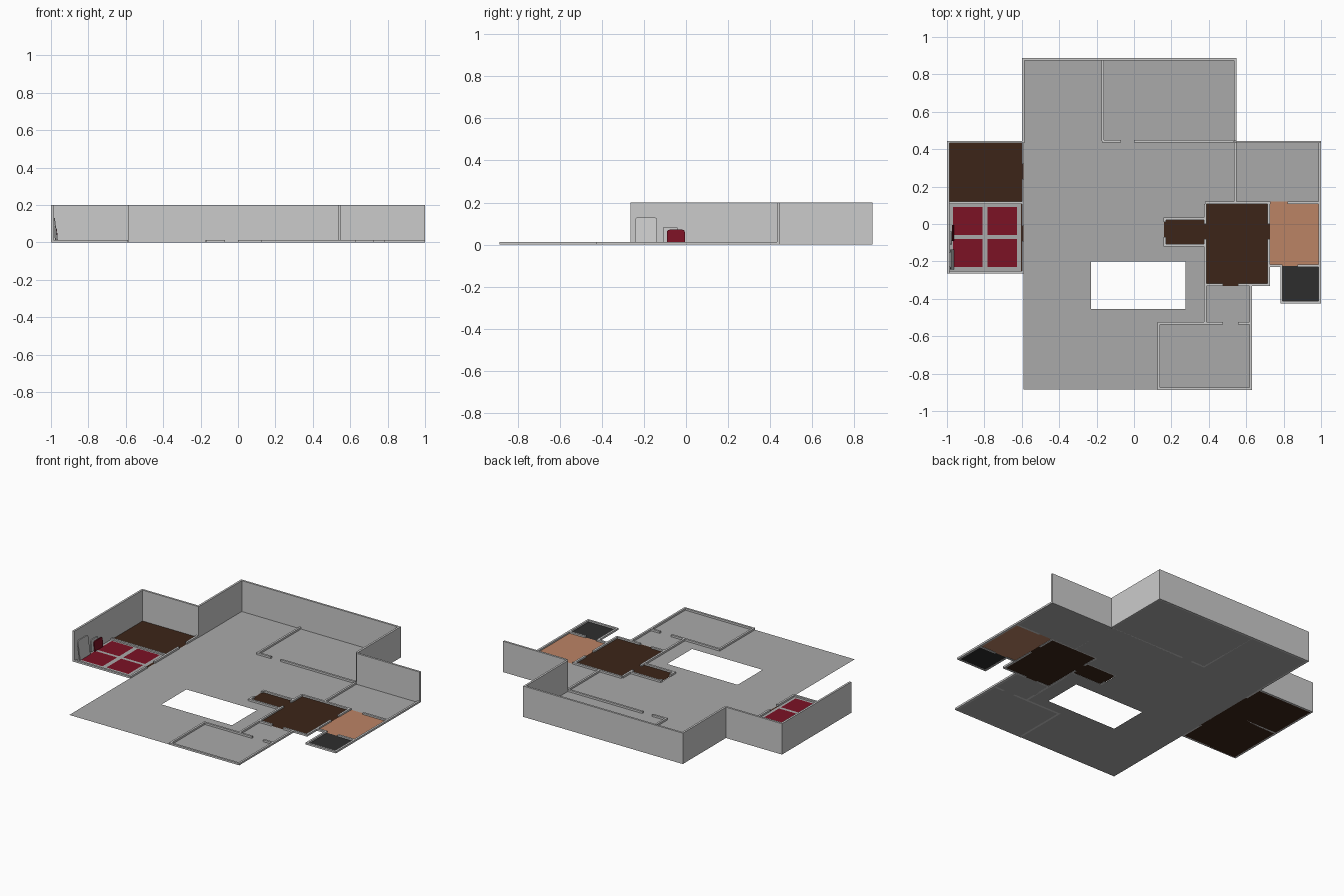
import bpy, bmesh, math
from mathutils import Matrix

T = 0.013      # wall thickness
LOW = 0.012    # cut-away wall height
HIGH = 0.2     # full wall height


def material(name, rgb):
    m = bpy.data.materials.new(name)
    m.diffuse_color = (*rgb, 1)
    return m


GREY = material("floor_grey", (0.4, 0.4, 0.4))
WOOD = material("dark_wood", (0.045, 0.018, 0.009))
PEACH = material("peach", (0.5, 0.23, 0.13))
BLACK = material("charcoal", (0.027, 0.027, 0.027))
RED = material("red", (0.2, 0.006, 0.018))


def finish(name, bm, mat=None):
    me = bpy.data.meshes.new(name)
    bm.to_mesh(me)
    bm.free()
    ob = bpy.data.objects.new(name, me)
    bpy.context.collection.objects.link(ob)
    if mat:
        me.materials.append(mat)
    return ob


def floor(name, rects, mat, z=0.0):
    bm = bmesh.new()
    for x0, y0, x1, y1 in rects:
        bm.faces.new([bm.verts.new((x, y, z)) for x, y in
                      ((x0, y0), (x1, y0), (x1, y1), (x0, y1))])
    bmesh.ops.remove_doubles(bm, verts=bm.verts, dist=1e-5)
    return finish(name, bm, mat)


def walls(name, runs, h):
    # each run is (axis, line position, start, end, start, end, ...), gaps are doorways
    bm = bmesh.new()
    for axis, p, *spans in runs:
        for a, b in zip(spans[::2], spans[1::2]):
            size, mid = (b - a, T), ((a + b) / 2, p)
            if axis == 'y':
                size, mid = size[::-1], mid[::-1]
            bmesh.ops.create_cube(bm, size=1, matrix=Matrix.Translation((*mid, h / 2))
                                  @ Matrix.Diagonal((*size, h, 1)))
    return finish(name, bm)


def leaning_panel(name, x, y, w, h, lean, r, mat=None, depth=0.006):
    # upright panel with rounded top corners, tilted back toward the west wall
    pts = [(-w / 2, 0), (w / 2, 0)]
    for side, start in ((1, 0), (-1, 90)):
        for i in range(5):
            a = math.radians(start + i * 22.5)
            pts.append((side * (w / 2 - r) + r * math.cos(a), h - r + r * math.sin(a)))
    bm = bmesh.new()
    f = bm.faces.new([bm.verts.new((0, p, q)) for p, q in pts])
    ext = bmesh.ops.extrude_face_region(bm, geom=[f])['geom']
    bmesh.ops.translate(bm, vec=(-depth, 0, 0),
                        verts=[v for v in ext if isinstance(v, bmesh.types.BMVert)])
    bmesh.ops.recalc_face_normals(bm, faces=bm.faces)
    ob = finish(name, bm, mat)
    ob.location = (x, y, 0.008)
    ob.rotation_euler = (0, -lean, 0)
    return ob


# Main floor, laid around the courtyard opening and the coloured rooms
floor("main_floor", [
    (-0.59, 0.44, 0.54, 0.885), (-0.59, 0.113, 1, 0.44),
    (-0.59, 0.028, 0.38, 0.113), (-0.59, -0.114, 0.16, 0.028),
    (-0.59, -0.2, 0.38, -0.114), (-0.59, -0.455, -0.23, -0.2),
    (0.275, -0.455, 0.38, -0.2), (0.38, -0.455, 0.625, -0.325),
    (-0.59, -0.885, 0.625, -0.455)], GREY)

# Coloured room floors
floor("wood_floor_east", [(0.38, -0.325, 0.722, 0.113), (0.16, -0.114, 0.38, 0.028),
                          (0.722, -0.08, 0.728, 0.0), (0.475, -0.332, 0.555, -0.325)], WOOD, 0.002)
floor("wood_floor_west", [(-0.994, 0.113, -0.59, 0.434), (-0.994, -0.258, -0.59, 0.113)], WOOD)
floor("peach_floor", [(0.728, -0.224, 0.994, 0.113), (0.73, 0.113, 0.82, 0.12)], PEACH, 0.002)
floor("charcoal_floor", [(0.788, -0.419, 0.994, -0.224)], BLACK, 0.002)

# Bedroom carpet and red mats
floor("carpet", [(-0.99, -0.252, -0.603, 0.106)], GREY, 0.003)
floor("red_mats", [(x, y, x + 0.157, y + 0.15)
                   for x in (-0.968, -0.782) for y in (-0.23, -0.06)], RED, 0.006)

# Full-height walls along the back
walls("tall_walls", [
    ('y', -0.9935, -0.265, 0.445), ('x', 0.4385, -1, -0.585),
    ('y', -0.5915, 0.445, 0.887), ('x', 0.8805, -0.585, 0.547),
    ('y', 0.5405, 0.445, 0.874), ('x', 0.4385, 0.547, 1)], HIGH)

# Cut-away walls
walls("low_walls_west", [
    ('x', -0.2585, -0.987, -0.587), ('x', 0.1125, -0.987, -0.6),
    ('y', -0.5935, -0.252, -0.09, -0.01, 0.24, 0.32, 0.432)], LOW)
walls("low_walls_north", [
    ('y', -0.166, 0.445, 0.874), ('x', 0.4415, -0.172, -0.07, 0.0, 0.534),
    ('y', 0.5405, 0.119, 0.435), ('y', 0.9935, 0.119, 0.432)], LOW)
walls("low_walls_east", [
    ('x', 0.1125, 0.38, 0.73, 0.82, 1.0),
    ('y', 0.3805, -0.53, -0.08, 0.0, 0.106),
    ('y', 0.7215, -0.325, -0.08, 0.0, 0.106),
    ('x', -0.325, 0.387, 0.475, 0.555, 0.728),
    ('y', 0.1635, -0.108, -0.07, 0.01, 0.022),
    ('x', 0.028, 0.157, 0.374), ('x', -0.114, 0.157, 0.374),
    ('x', -0.224, 0.728, 0.795, 0.875, 0.987),
    ('y', 0.9935, -0.425, 0.106), ('y', 0.7885, -0.412, -0.23),
    ('x', -0.4185, 0.782, 0.987)], LOW)
walls("low_walls_south", [
    ('x', -0.53, 0.125, 0.475, 0.555, 0.617),
    ('y', 0.6235, -0.887, -0.331), ('y', 0.1315, -0.874, -0.536),
    ('x', -0.8805, 0.125, 0.617)], LOW)

# Panels leaning on the west wall
leaning_panel("standing_mirror", -0.962, -0.19, 0.105, 0.123, 0.14, 0.014)
leaning_panel("chair_back", -0.973, -0.075, 0.07, 0.077, 0.05, 0.008)
leaning_panel("red_cushion", -0.963, -0.048, 0.085, 0.063, 0.08, 0.012, RED)
